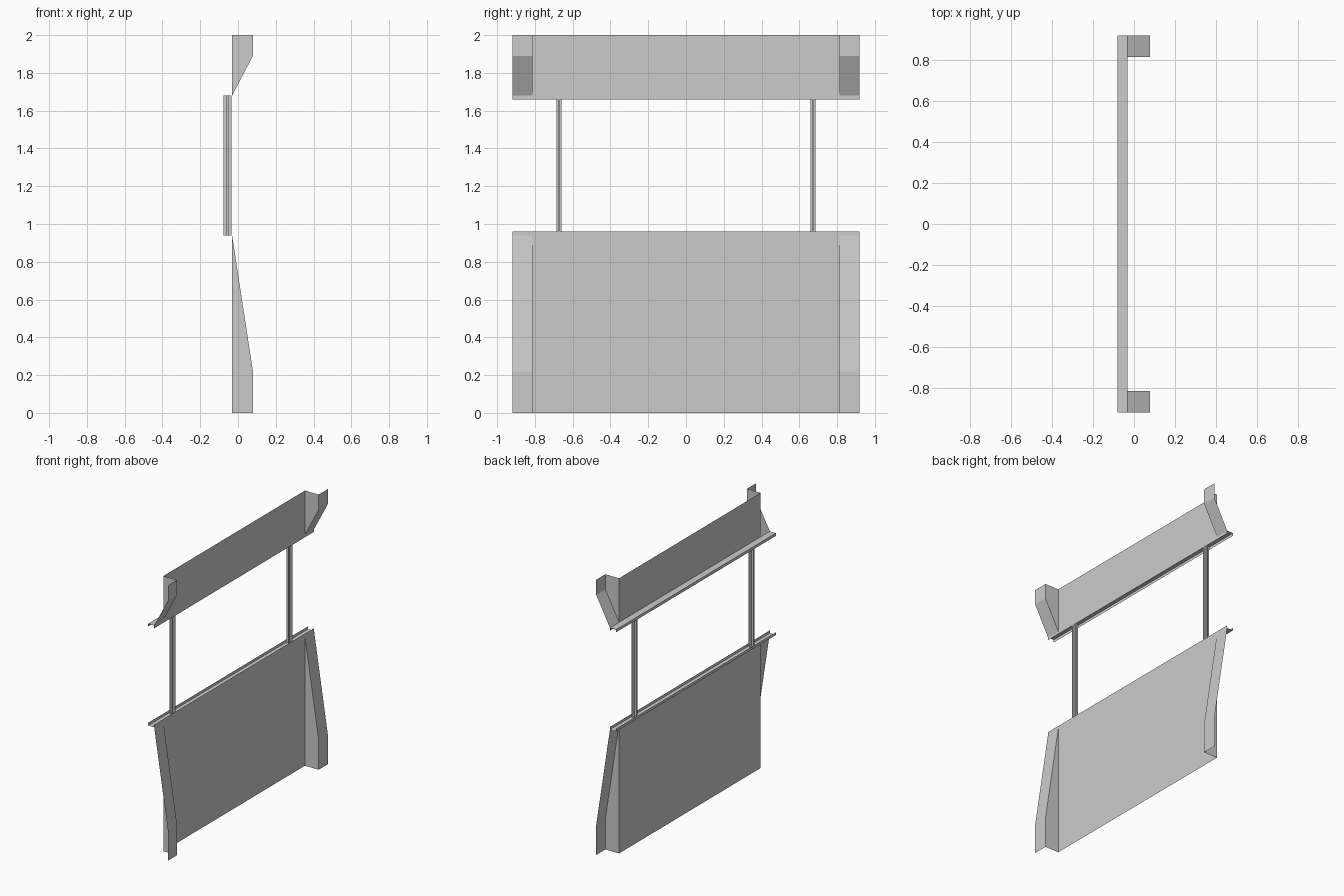
import bpy
import bmesh

cube = bpy.data.objects.get("Cube")
if cube:
    bpy.data.objects.remove(cube)

# Main dimensions
BACK, PANEL, FRONT = -0.08, -0.031, 0.079   # sheet planes along x
WEB, END = 0.813, 0.918                     # return and outer end along y
LOW_TOP, HIGH_BOTTOM, TOP = 0.94, 1.68, 2.0
LIP = 0.02

grey = bpy.data.materials.new("plain_grey")
grey.use_nodes = True
grey.diffuse_color = (0.6, 0.6, 0.6, 1)
grey.node_tree.nodes["Principled BSDF"].inputs["Base Color"].default_value = (0.6, 0.6, 0.6, 1)


def make(name, faces):
    """Build an object from a list of polygons, welding shared corners."""
    bm = bmesh.new()
    for points in faces:
        bm.faces.new([bm.verts.new(p) for p in points])
    bmesh.ops.remove_doubles(bm, verts=bm.verts, dist=0.0001)
    bmesh.ops.recalc_face_normals(bm, faces=bm.faces)
    mesh = bpy.data.meshes.new(name)
    bm.to_mesh(mesh)
    bm.free()
    mesh.materials.append(grey)
    obj = bpy.data.objects.new(name, mesh)
    bpy.context.collection.objects.link(obj)
    return obj


def strip(path, y0, y1):
    """Sheet swept along y from an open x-z path."""
    return [[(a[0], y0, a[1]), (b[0], y0, b[1]), (b[0], y1, b[1]), (a[0], y1, a[1])]
            for a, b in zip(path, path[1:])]


def folded_panel(name, z_edge, z_bend, z_rail):
    """Flat sheet with tapered returns and outward flanges at both ends."""
    faces = strip([(PANEL, z_edge), (PANEL, z_rail)], -WEB, WEB)
    flange = [(FRONT, z_edge), (FRONT, z_bend), (PANEL, z_rail)]
    for side in (-1, 1):
        faces.append([(x, side * WEB, z) for x, z in [(PANEL, z_edge)] + flange])
        faces += strip(flange, side * WEB, side * END)
    return make(name, faces)


def track(name, z_floor, z_lip):
    """Channel that holds the posts."""
    path = [(BACK, z_lip), (BACK, z_floor), (PANEL, z_floor), (PANEL, z_lip)]
    return make(name, strip(path, -END, END))


folded_panel("lower_panel", 0, 0.22, LOW_TOP)
folded_panel("upper_panel", TOP, 1.89, HIGH_BOTTOM)
track("lower_track", LOW_TOP, LOW_TOP + LIP)
track("upper_track", HIGH_BOTTOM, HIGH_BOTTOM - LIP)

# Cross-section posts between the tracks
ARM_X, ARM_Y, CORE = 0.021, 0.014, 0.005
quarter = [(ARM_X, CORE), (CORE, CORE), (CORE, ARM_Y)]
section = (quarter + [(-x, y) for x, y in reversed(quarter)]
           + [(-x, -y) for x, y in quarter] + [(x, -y) for x, y in reversed(quarter)])
mid_x = (BACK + PANEL) / 2
for label, y_post in (("near_post", -0.672), ("far_post", 0.672)):
    ring = [(mid_x + x, y_post + y) for x, y in section]
    walls = [[(*a, LOW_TOP), (*b, LOW_TOP), (*b, HIGH_BOTTOM), (*a, HIGH_BOTTOM)]
             for a, b in zip(ring, ring[1:] + ring[:1])]
    caps = [[(*p, z) for p in ring] for z in (LOW_TOP, HIGH_BOTTOM)]
    make(label, walls + caps)
